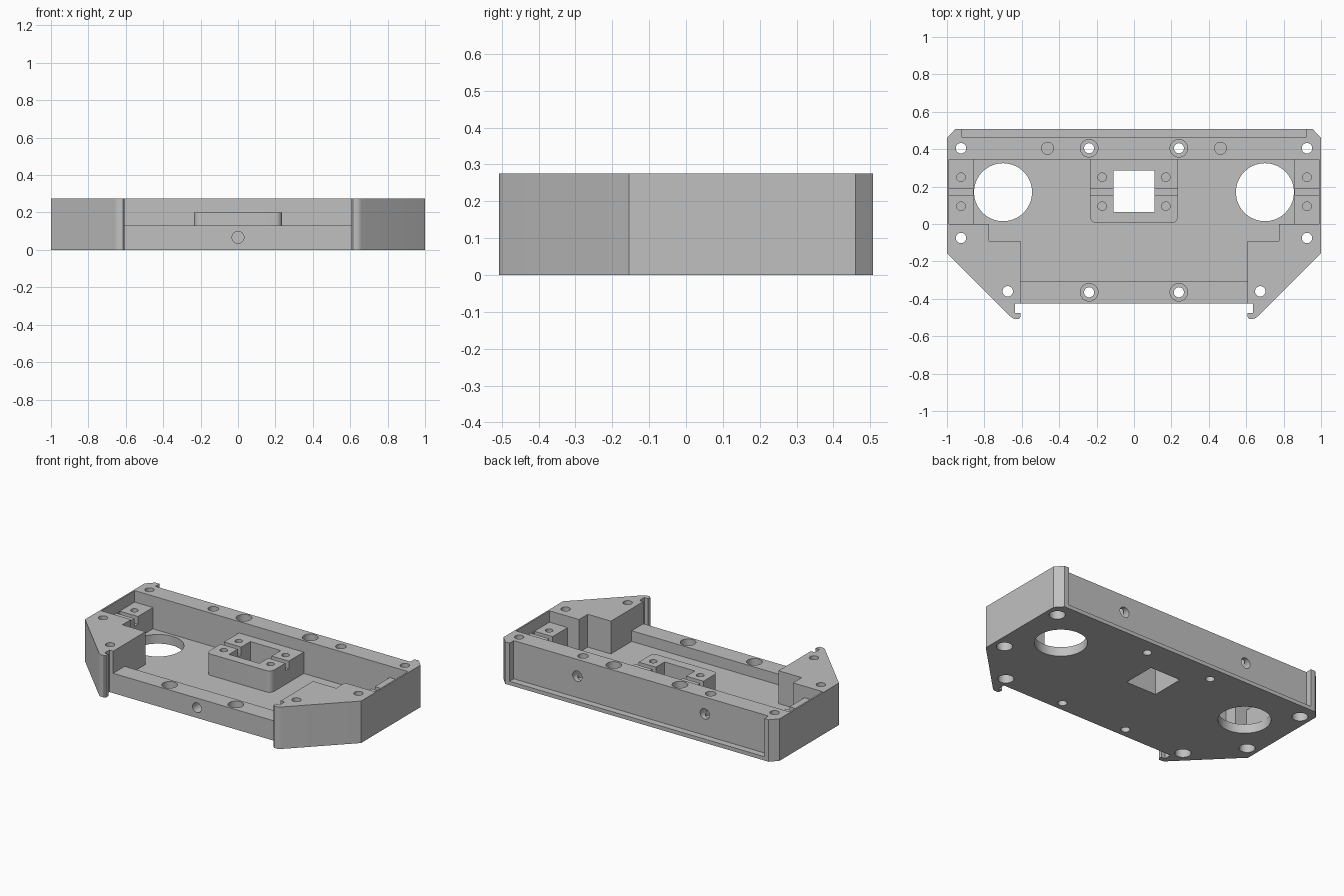
import bpy, bmesh, math
from mathutils import Matrix

default = bpy.data.objects.get("Cube")
if default:
    bpy.data.objects.remove(default, do_unlink=True)

grey = bpy.data.materials.new("plain grey")
grey.use_nodes = True
GREY = (0.53, 0.53, 0.53, 1)
grey.diffuse_color = GREY
grey.node_tree.nodes["Principled BSDF"].inputs["Base Color"].default_value = GREY

HEIGHT, FLOOR, PAD_TOP, LOW_WALL, ABOVE = 0.275, 0.06, 0.2, 0.13, 0.4


def add_object(name, bm):
    bmesh.ops.recalc_face_normals(bm, faces=bm.faces)
    mesh = bpy.data.meshes.new(name)
    bm.to_mesh(mesh)
    bm.free()
    mesh.materials.append(grey)
    obj = bpy.data.objects.new(name, mesh)
    bpy.context.scene.collection.objects.link(obj)
    return obj


def prism(name, points, z0, z1):
    bm = bmesh.new()
    face = bm.faces.new([bm.verts.new((x, y, z0)) for x, y in points])
    top = bmesh.ops.extrude_face_region(bm, geom=[face])["geom"]
    verts = [v for v in top if isinstance(v, bmesh.types.BMVert)]
    bmesh.ops.translate(bm, verts=verts, vec=(0, 0, z1 - z0))
    return add_object(name, bm)


def box(name, x0, x1, y0, y1, z0, z1):
    return prism(name, [(x0, y0), (x1, y0), (x1, y1), (x0, y1)], z0, z1)


def mirrored(half):
    return half + [(-x, y) for x, y in reversed(half)]


def cylinder(name, radius, length, centre, along_y=False, segments=32):
    bm = bmesh.new()
    matrix = Matrix.Translation(centre)
    if along_y:
        matrix = matrix @ Matrix.Rotation(math.pi / 2, 4, "X")
    bmesh.ops.create_cone(bm, cap_ends=True, segments=segments, radius1=radius,
                          radius2=radius, depth=length, matrix=matrix)
    return add_object(name, bm)


def combine(target, tool, operation):
    mod = target.modifiers.new("combine", "BOOLEAN")
    mod.operation = operation
    mod.solver = "EXACT"
    mod.object = tool
    graph = bpy.context.evaluated_depsgraph_get()
    result = bpy.data.meshes.new_from_object(target.evaluated_get(graph))
    target.modifiers.clear()
    target.data = result
    bpy.data.objects.remove(tool, do_unlink=True)


def cut(tool):
    combine(housing, tool, "DIFFERENCE")


def join(tool):
    combine(housing, tool, "UNION")


def hole(x, y, radius, z0, z1, segments=32):
    cut(cylinder("hole_cutter", radius, z1 - z0, (x, y, (z0 + z1) / 2), segments=segments))


# Outer body with chamfered back corners and hooked front tips
housing = prism("housing", mirrored([
    (0.635, -0.425), (0.635, -0.475), (0.607, -0.475), (0.607, -0.497),
    (0.615, -0.507), (0.638, -0.507), (0.65, -0.503), (0.66, -0.495),
    (1, -0.155), (1, 0.46), (0.955, 0.508)]), 0, HEIGHT)

# Stepped inner pocket, lowered front wall and back panel recess
cut(prism("pocket_cutter", mirrored([
    (0.607, -0.305), (0.607, -0.09), (0.775, -0.09), (0.775, 0),
    (0.99, 0), (0.99, 0.345)]), FLOOR, ABOVE))
cut(box("front_cutter", -0.607, 0.607, -0.45, -0.25, LOW_WALL, ABOVE))
cut(box("back_cutter", -0.923, 0.923, 0.465, 0.6, 0.025, ABOVE))

# Central boss with rounded front corners, square opening and slot
R = 0.035
corner = [(0.235 - R + R * math.sin(a), 0.005 + R - R * math.cos(a))
          for a in (math.pi / 2 * i / 8 for i in range(9))]
join(prism("boss", mirrored(corner + [(0.235, 0.36)]), FLOOR - 0.02, PAD_TOP))
cut(box("opening_cutter", -0.11, 0.11, 0.065, 0.285, -0.1, ABOVE))
cut(box("slot_cutter", -0.3, 0.3, 0.155, 0.19, 0.15, ABOVE))

for side in (-1, 1):
    # Side mounting pads with slot
    xs = sorted((side * 0.858, side * 0.995))
    join(box("pad", *xs, -0.01, 0.355, FLOOR - 0.02, PAD_TOP))
    xs = sorted((side * 0.84, side * 0.988))
    cut(box("pad_slot_cutter", *xs, 0.155, 0.19, 0.15, ABOVE))

    # Large round floor opening
    hole(side * 0.7, 0.17, 0.155, -0.1, 0.25, 64)

    # Blind screw holes in the pads and boss
    for x in (0.925, 0.17):
        for y in (0.095, 0.25):
            hole(side * x, y, 0.023, 0.1, ABOVE, 24)

    # Corner bolt holes, counterbored from below
    for x, y in ((0.925, 0.405), (0.925, -0.075), (0.675, -0.36)):
        hole(side * x, y, 0.028, -0.1, ABOVE)
        hole(side * x, y, 0.047, -0.1, 0.1)

    # Wall bolt holes, counterbored from above
    for y, seat in ((0.405, 0.15), (-0.365, 0.06)):
        hole(side * 0.24, y, 0.027, -0.1, ABOVE)
        hole(side * 0.24, y, 0.047, seat, ABOVE)

    # Back wall cross holes
    hole(side * 0.462, 0.405, 0.032, 0.12, ABOVE)
    cut(cylinder("cross_cutter", 0.034, 0.2, (side * 0.462, 0.5, 0.165), True))

# Front wall hole
cut(cylinder("front_hole_cutter", 0.032, 0.2, (0, -0.43, 0.067), True))

# Smooth the round walls and keep the edges crisp
bpy.ops.object.select_all(action="DESELECT")
housing.select_set(True)
bpy.context.view_layer.objects.active = housing
bpy.ops.object.shade_smooth_by_angle(angle=math.radians(30))
